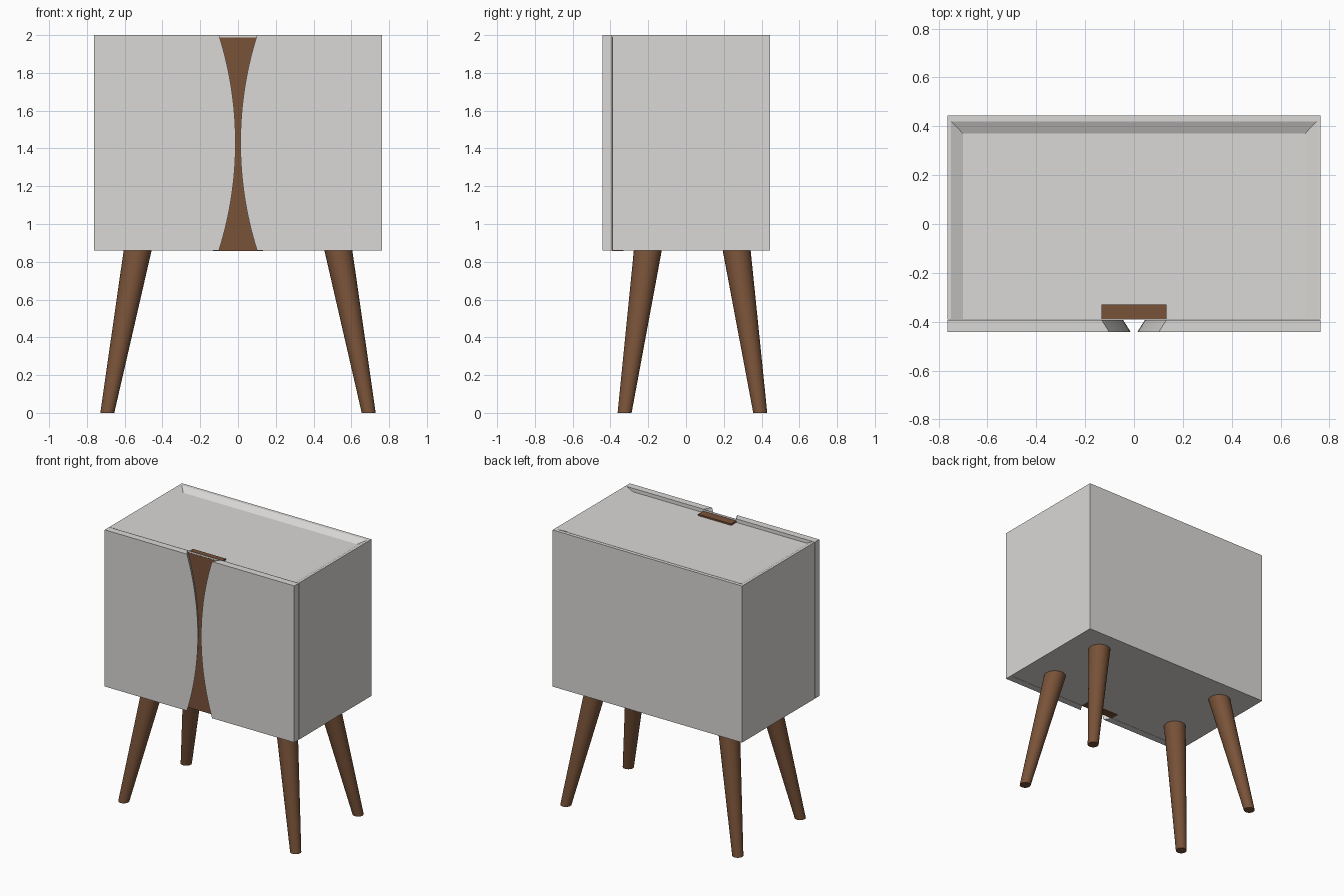
import bpy, bmesh, math
from mathutils import Vector

if "Cube" in bpy.data.objects:
    bpy.data.objects.remove(bpy.data.objects["Cube"])


def material(name, rgb):
    m = bpy.data.materials.new(name)
    m.diffuse_color = (*rgb, 1)
    m.use_nodes = True
    m.node_tree.nodes["Principled BSDF"].inputs["Base Color"].default_value = m.diffuse_color
    return m


white = material("off_white_paint", (0.70, 0.69, 0.67))
wood = material("walnut_wood", (0.19, 0.085, 0.04))


def finish(bm, name, mat):
    bmesh.ops.recalc_face_normals(bm, faces=bm.faces)
    me = bpy.data.meshes.new(name)
    bm.to_mesh(me)
    bm.free()
    me.materials.append(mat)
    ob = bpy.data.objects.new(name, me)
    bpy.context.collection.objects.link(ob)
    return ob


def loft(name, mat, rings):
    """Closed solid through rings of equal point count."""
    bm = bmesh.new()
    rows = [[bm.verts.new(p) for p in r] for r in rings]
    n = len(rows[0])
    for a, b in zip(rows, rows[1:]):
        for i in range(n):
            j = (i + 1) % n
            bm.faces.new((a[i], a[j], b[j], b[i]))
    bm.faces.new(rows[0][::-1])
    bm.faces.new(rows[-1])
    return finish(bm, name, mat)


def rect(x, y0, y1, z):
    return [(-x, y0, z), (x, y0, z), (x, y1, z), (-x, y1, z)]


W, BOTTOM, TOP = 0.763, 0.86, 2.0
FRONT, BACK, DOOR = -0.39, 0.445, -0.443

# cabinet body with a shallow sloped tray in the top, open to the doors
loft("cabinet_body", white, [
    rect(W, FRONT, BACK, BOTTOM),
    rect(W, FRONT, BACK, TOP),
    rect(W - 0.015, FRONT + 0.0005, BACK - 0.025, TOP),
    rect(W - 0.063, FRONT + 0.001, BACK - 0.075, TOP - 0.024),
])

# doors with curved, undercut inner edges that form the finger grip
MID, HALF = (TOP + BOTTOM) / 2, (TOP - BOTTOM) / 2
SAG = 0.088
R = (HALF ** 2 + SAG ** 2) / (2 * SAG)
for side, label in ((-1, "left"), (1, "right")):
    rings = []
    for i in range(33):
        z = BOTTOM + (TOP - BOTTOM) * i / 32
        x = 0.013 + R - math.sqrt(R * R - (z - MID) ** 2)
        rings.append([(side * W, DOOR, z), (side * x, DOOR, z),
                      (side * (x + 0.032), FRONT - 0.002, z),
                      (side * W, FRONT - 0.002, z)])
    door = loft(label + "_door", white, rings)

# wooden strip behind the gap between the doors
loft("centre_strip", wood, [rect(0.133, FRONT - 0.001, -0.33, BOTTOM - 0.002),
                            rect(0.133, FRONT - 0.001, -0.33, TOP - 0.013)])


# splayed tapered round legs
def ring(x, y, z, r, n=32):
    return [(x + r * math.cos(2 * math.pi * i / n),
             y + r * math.sin(2 * math.pi * i / n), z) for i in range(n)]


for side, sname in ((-1, "left"), (1, "right")):
    for row, y0, y1 in (("front", -0.325, -0.202), ("back", 0.393, 0.268)):
        leg = loft(f"{row}_{sname}_leg", wood, [
            ring(side * 0.692, y0, 0, 0.037),
            ring(side * 0.531, y1, BOTTOM + 0.002, 0.074)])
        bpy.ops.object.select_all(action='DESELECT')
        leg.select_set(True)
        bpy.context.view_layer.objects.active = leg
        bpy.ops.object.shade_smooth_by_angle(angle=math.radians(35))
